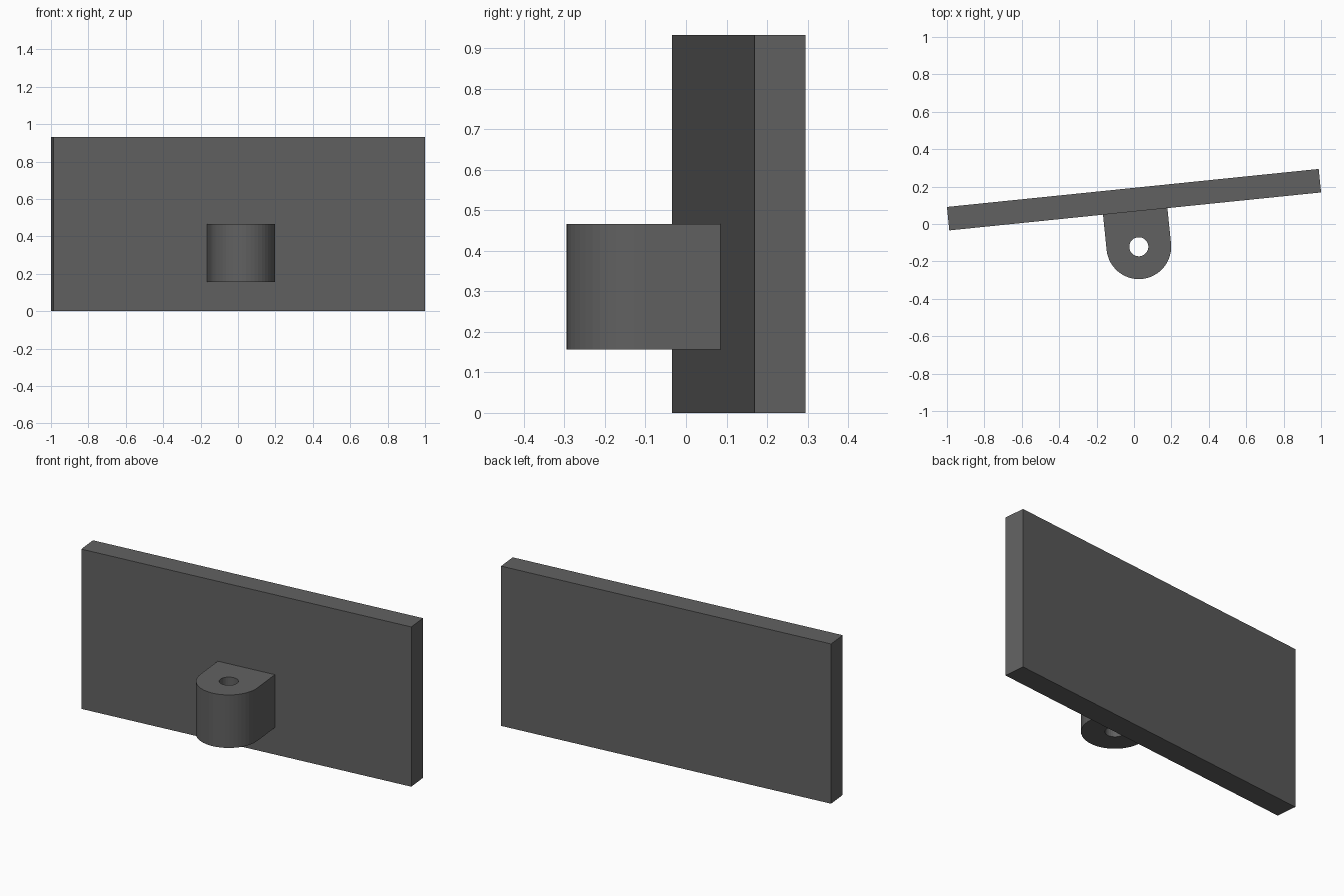
import bpy
from math import sin, cos, pi, atan2

if "Cube" in bpy.data.objects:
    bpy.data.objects.remove(bpy.data.objects["Cube"])

ANGLE = atan2(0.203, 1.987)      # small turn of the whole part about z
CENTRE = (0.0, 0.13)             # plate centre in plan
LENGTH, THICK, HEIGHT = 1.998, 0.126, 0.932

# Dark grey finish shared by both parts
dark = bpy.data.materials.new("dark_grey")
dark.diffuse_color = (0.12, 0.12, 0.12, 1)
dark.use_nodes = True
dark.node_tree.nodes["Principled BSDF"].inputs["Base Color"].default_value = dark.diffuse_color

# Flat rectangular plate
bpy.ops.mesh.primitive_cube_add(size=1, location=(*CENTRE, HEIGHT / 2), rotation=(0, 0, ANGLE))
plate = bpy.context.object
plate.name = "plate"
plate.scale = (LENGTH, THICK, HEIGHT)
plate.data.materials.append(dark)


def arc(cx, cy, r, start, end, n, closed=False):
    steps = n if closed else n + 1
    return [(cx + r * cos(start + (end - start) * i / n),
             cy + r * sin(start + (end - start) * i / n)) for i in range(steps)]


# Round-ended lug with a through hole, extruded from its plan profile
Z0, Z1 = 0.157, 0.466
HX, HY, R, HOLE_R = 0.0, -0.253, 0.173, 0.051
face = -THICK / 2
outline = [(HX + R, face), (HX - R, face)] + arc(HX, HY, R, pi, 2 * pi, 24)
hole = arc(HX, HY, HOLE_R, 0, 2 * pi, 32, closed=True)

curve = bpy.data.curves.new("lug", 'CURVE')
curve.dimensions = '2D'
curve.fill_mode = 'BOTH'
curve.extrude = (Z1 - Z0) / 2
for loop in (outline, hole):
    spline = curve.splines.new('POLY')
    spline.points.add(len(loop) - 1)
    for point, (x, y) in zip(spline.points, loop):
        point.co = (x, y, 0, 1)
    spline.use_cyclic_u = True

lug = bpy.data.objects.new("lug", curve)
bpy.context.collection.objects.link(lug)
lug.location = (*CENTRE, (Z0 + Z1) / 2)
lug.rotation_euler.z = ANGLE

# Turn the profile into a clean, closed mesh
bpy.ops.object.select_all(action='DESELECT')
lug.select_set(True)
bpy.context.view_layer.objects.active = lug
bpy.ops.object.convert(target='MESH')
bpy.ops.object.mode_set(mode='EDIT')
bpy.ops.mesh.select_all(action='SELECT')
bpy.ops.mesh.remove_doubles(threshold=0.0001)
bpy.ops.mesh.normals_make_consistent(inside=False)
bpy.ops.object.mode_set(mode='OBJECT')
bpy.ops.object.shade_flat()
lug = bpy.context.object
lug.data.materials.clear()
lug.data.materials.append(dark)
